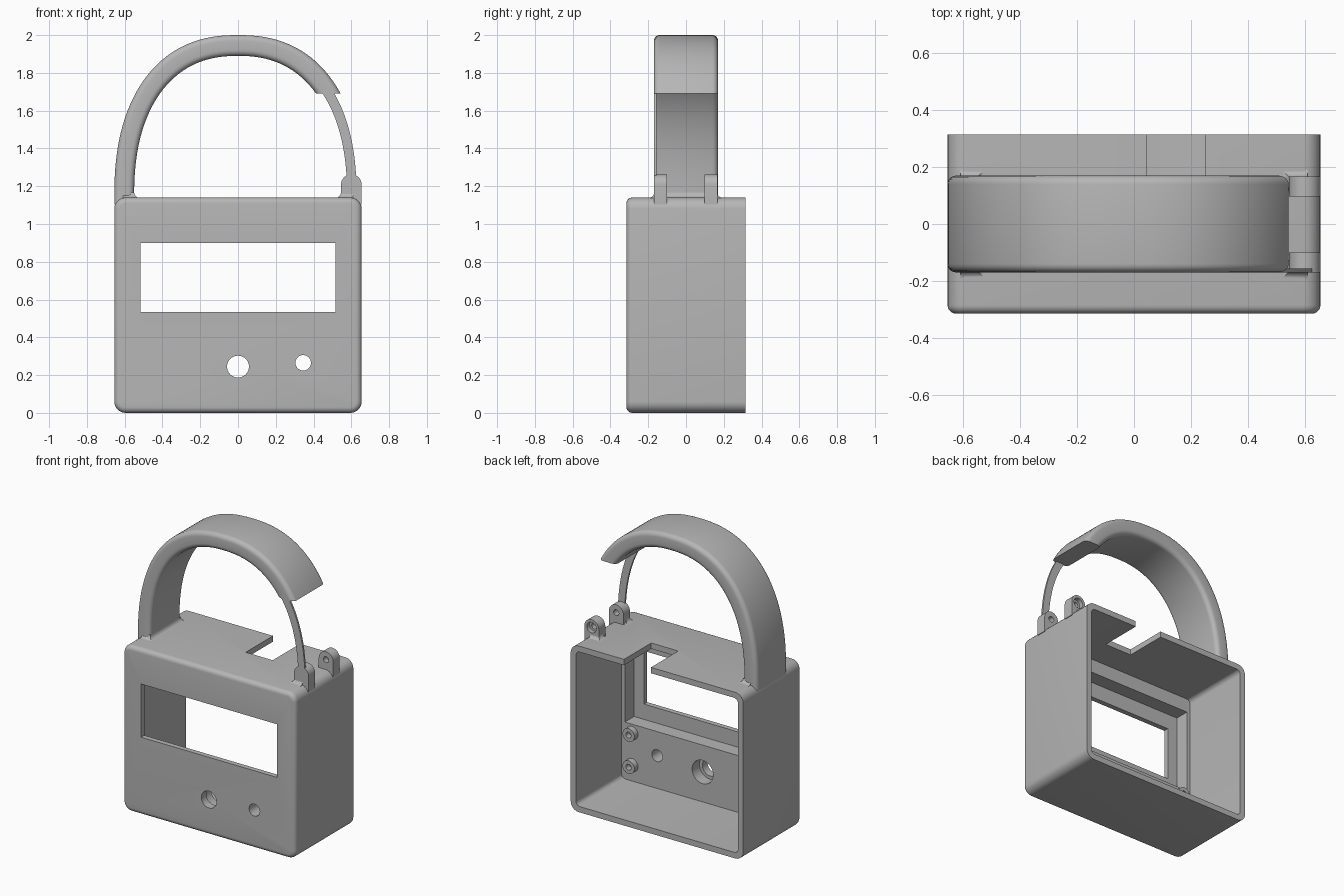
import bpy, bmesh, math
from mathutils import Matrix, Vector

default = bpy.data.objects.get("Cube")
if default:
    bpy.data.objects.remove(default, do_unlink=True)

grey = bpy.data.materials.new("plain grey")
grey.use_nodes = True
grey.diffuse_color = (0.47, 0.47, 0.47, 1)
grey.node_tree.nodes["Principled BSDF"].inputs["Base Color"].default_value = (0.47, 0.47, 0.47, 1)

HALF_X, HALF_Y, TOP, WALL = 0.655, 0.315, 1.14, 0.04


def finish(name, bm):
    bmesh.ops.recalc_face_normals(bm, faces=bm.faces[:])
    mesh = bpy.data.meshes.new(name)
    bm.to_mesh(mesh)
    bm.free()
    mesh.materials.append(grey)
    ob = bpy.data.objects.new(name, mesh)
    bpy.context.collection.objects.link(ob)
    return ob


def box_bm(lo, hi, round_y=0):
    """Box between two corners, with its y-direction edges rounded."""
    bm = bmesh.new()
    lo, hi = Vector(lo), Vector(hi)
    bmesh.ops.create_cube(bm, size=1, matrix=Matrix.Translation((lo + hi) / 2) @ Matrix.Diagonal((*(hi - lo), 1)))
    if round_y:
        edges = [e for e in bm.edges if abs(e.verts[0].co.y - e.verts[1].co.y) > 1e-4]
        bmesh.ops.bevel(bm, geom=edges, offset=round_y, segments=6, profile=0.5, affect='EDGES')
    return bm


def rod(x, z, y0, y1, radius):
    """Cylinder running along y."""
    bm = bmesh.new()
    place = Matrix.Translation((x, (y0 + y1) / 2, z)) @ Matrix.Rotation(math.pi / 2, 4, 'X')
    bmesh.ops.create_cone(bm, cap_ends=True, segments=32, radius1=radius, radius2=radius,
                          depth=y1 - y0, matrix=place)
    return bm


def cut(ob, bm):
    """Subtract a bmesh solid from an object."""
    cutter = finish("cutter", bm)
    cutter.hide_render = True
    mod = ob.modifiers.new("cut", 'BOOLEAN')
    mod.operation, mod.solver, mod.object = 'DIFFERENCE', 'EXACT', cutter
    bpy.context.view_layer.objects.active = ob
    bpy.ops.object.modifier_apply(modifier=mod.name)
    bpy.data.objects.remove(cutter, do_unlink=True)


def smooth(ob):
    bpy.ops.object.select_all(action='DESELECT')
    ob.select_set(True)
    bpy.context.view_layer.objects.active = ob
    bpy.ops.object.shade_smooth_by_angle(angle=math.radians(30))


def loft(name, rings):
    """Skin a list of equal closed rings and cap both ends."""
    bm = bmesh.new()
    rows = [[bm.verts.new(p) for p in ring] for ring in rings]
    n = len(rows[0])
    for a, b in zip(rows, rows[1:]):
        for i in range(n):
            bm.faces.new((a[i], a[(i + 1) % n], b[(i + 1) % n], b[i]))
    bm.faces.new(rows[0])
    bm.faces.new(rows[-1])
    return finish(name, bm)


# Case: rounded block with a soft front edge
bm = box_bm((-HALF_X, -HALF_Y, 0), (HALF_X, HALF_Y, TOP), 0.06)
front = [e for e in bm.edges if all(v.co.y < -HALF_Y + 1e-4 for v in e.verts)]
bmesh.ops.bevel(bm, geom=front, offset=0.03, segments=5, profile=0.5, affect='EDGES')
case = finish("case", bm)

# Open back, display pocket, window and cable notch
SLAB = -0.18
cut(case, box_bm((-HALF_X + WALL, SLAB, WALL), (HALF_X - WALL, 0.5, TOP - WALL), 0.03))
cut(case, box_bm((-0.59, -0.28, 0.43), (0.59, -0.1, 1.005)))
cut(case, box_bm((-0.515, -0.5, 0.535), (0.515, -0.2, 0.9)))
cut(case, box_bm((0.045, 0.02, 1.0), (0.25, 0.5, 1.3)))

# Button and sensor holes
cut(case, rod(0, 0.245, -0.5, 0, 0.058))
cut(case, rod(0, 0.245, -0.26, 0, 0.08))
cut(case, rod(0.345, 0.265, -0.5, 0, 0.041))
smooth(case)

# Screw bosses on the inner front wall
for side in (-1, 1):
    for z in (0.15, 0.37):
        boss = finish("screw_boss", rod(side * 0.535, z, SLAB - 0.01, SLAB + 0.04, 0.045))
        cut(boss, rod(side * 0.535, z, SLAB, 0, 0.02))
        smooth(boss)


def arch_point(t, s):
    """Point on the arch: t is the angle, s goes from inner to outer edge."""
    def curve(a, b):
        c, k = math.cos(t), 2 / 2.33
        return Vector((math.copysign(abs(c) ** k, c) * a, 0, TOP + abs(math.sin(t)) ** k * b))
    return curve(0.55, 0.75).lerp(curve(HALF_X, 0.86), s)


def sweep(name, section, t0, t1, steps, foot=None):
    rings = []
    for i in range(steps + 1):
        t = t0 + (t1 - t0) * i / steps
        rings.append([arch_point(t, s) + Vector((0, y, 0)) for s, y in section])
    if foot:
        rings.append([Vector((p.x, p.y, foot)) for p in rings[-1]])
    return loft(name, rings)


# Shackle: rounded strap swept over the arch, right leg cut away
DEPTH, R, THICK = 0.17, 0.03, 0.107
section = []
for q, (sx, sy) in enumerate(((1, 1), (-1, 1), (-1, -1), (1, -1))):
    for i in range(6):
        a = math.pi / 2 * (q + i / 5)
        section.append((0.5 + (sx * (THICK / 2 - R) + R * math.cos(a)) / THICK,
                        sy * (DEPTH - R) + R * math.sin(a)))
shackle = sweep("shackle", section, 0.02, math.pi, 80, foot=TOP - 0.038)
cut(shackle, box_bm((0.2, -0.5, 1.0), (1, 0.5, 1.69)))
smooth(shackle)

# Thin rib joining the shackle end to the front lug
rib = [(0.26, -DEPTH), (0.74, -DEPTH), (0.74, -DEPTH + 0.013), (0.26, -DEPTH + 0.013)]
smooth(sweep("shackle_rib", rib, 0.01, 0.75, 30))


def skirt(name, x0, x1, y0, y1, r=0.03):
    """Concave fillet around a footprint on top of the case."""
    rings = []
    for i in range(6):
        a = math.pi / 2 * i / 5
        d, z = r * (1 - math.sin(a)), TOP - 0.002 + r * (1 - math.cos(a))
        xa, xb = (x0 - d, x1) if x0 > 0 else (x0, x1 + d)
        rings.append([(xa, y0 - d, z), (xb, y0 - d, z), (xb, y1 + d, z), (xa, y1 + d, z)])
    smooth(loft(name, rings))


skirt("shackle_fillet", -0.61, -0.55, -DEPTH + 0.005, DEPTH - 0.005)

# Hinge lugs: round-topped tabs with a pin hole
LUG_X, LUG_Z, LUG_R = 0.6, 1.208, 0.055
for name, y0, y1 in (("front_lug", -0.17, -0.1), ("rear_lug", 0.097, 0.167)):
    outline = [(LUG_X - LUG_R, TOP - 0.038), (LUG_X + LUG_R, TOP - 0.038)]
    outline += [(LUG_X + LUG_R * math.cos(math.pi * i / 16), LUG_Z + LUG_R * math.sin(math.pi * i / 16))
                for i in range(17)]
    lug = loft(name, [[(x, y, z) for x, z in outline] for y in (y0, y1)])
    if name == "rear_lug":
        cut(lug, rod(LUG_X, LUG_Z, 0, 0.3, 0.02))
        cut(lug, rod(LUG_X, LUG_Z, y1 - 0.03, 0.3, 0.036))
    else:
        cut(lug, rod(LUG_X, LUG_Z, y0 + 0.02, 0, 0.02))
    smooth(lug)
skirt("front_lug_fillet", 0.545, 0.61, -0.168, -0.13)
skirt("rear_lug_fillet", 0.545, 0.61, 0.127, 0.165)
